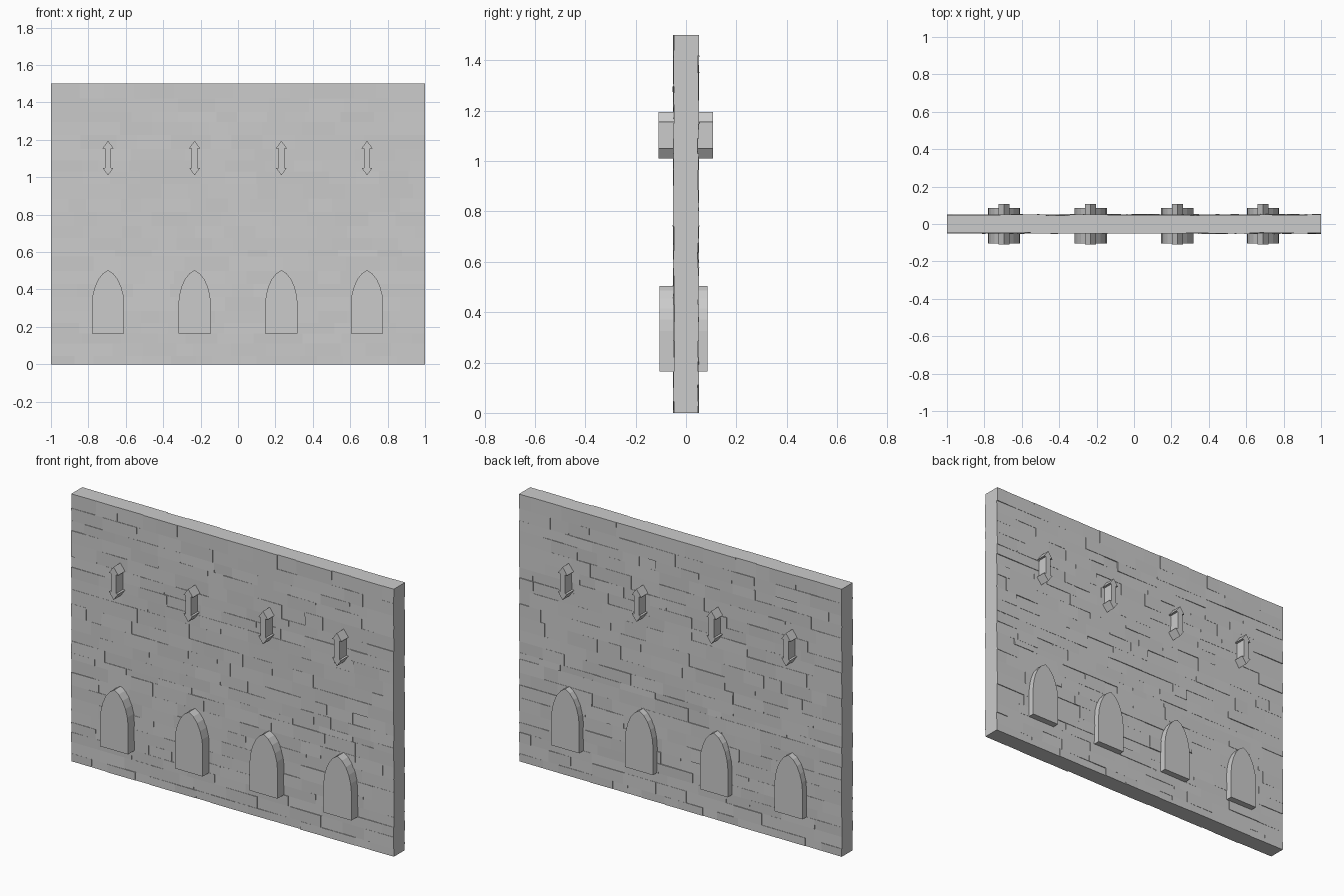
import bpy, bmesh, random
from mathutils import Vector

if "Cube" in bpy.data.objects:
    bpy.data.objects.remove(bpy.data.objects["Cube"])

random.seed(7)
stone = bpy.data.materials.new("grey stone")
stone.diffuse_color = (0.6, 0.6, 0.6, 1)
stone.use_nodes = True
stone.node_tree.nodes["Principled BSDF"].inputs["Base Color"].default_value = stone.diffuse_color


def finish(bm, name):
    me = bpy.data.meshes.new(name)
    bm.to_mesh(me)
    bm.free()
    me.materials.append(stone)
    ob = bpy.data.objects.new(name, me)
    bpy.context.collection.objects.link(ob)
    return ob


def quad(bm, pts, out):
    """Add a face whose normal points along 'out'."""
    f = bm.faces.new([bm.verts.new(p) for p in pts])
    f.normal_update()
    if f.normal.dot(Vector(out)) < 0:
        f.normal_flip()


def prism(name, outline, cx, y0, y1):
    """Extrude an x-z outline from y0 to y1."""
    bm = bmesh.new()
    f = bm.faces.new([bm.verts.new((cx + x, y0, z)) for x, z in outline])
    r = bmesh.ops.extrude_face_region(bm, geom=[f])
    vs = [v for v in r["geom"] if isinstance(v, bmesh.types.BMVert)]
    bmesh.ops.translate(bm, verts=vs, vec=(0, y1 - y0, 0))
    bmesh.ops.recalc_face_normals(bm, faces=bm.faces)
    return finish(bm, name)


# Stone courses: heights of the horizontal joints
COURSES = [0, .045, .11, .165, .22, .285, .36, .43, .5, .575, .61, .675, .74,
           .815, .885, .965, 1.03, 1.09, 1.15, 1.225, 1.295, 1.35, 1.42, 1.5]
BASE = 0.043                       # depth of the joints from the wall centre


def block(bm, x0, x1, z0, z1, side):
    """One slightly tilted stone face with its shallow edges."""
    d = random.uniform(0.0465, 0.0515)
    tx, tz = random.uniform(-.001, .001), random.uniform(-.001, .001)
    corners = [(x0, z0, -tx - tz), (x1, z0, tx - tz),
               (x1, z1, tx + tz), (x0, z1, -tx + tz)]
    front = [(x, side * (d + t), z) for x, z, t in corners]
    back = [(x, side * BASE, z) for x, z, t in corners]
    quad(bm, front, (0, side, 0))
    for i, out in enumerate([(0, 0, -1), (1, 0, 0), (0, 0, 1), (-1, 0, 0)]):
        j = (i + 1) % 4
        quad(bm, [back[i], back[j], front[j], front[i]], out)


# Wall with both stone faces
bm = bmesh.new()
for z0, z1 in zip(COURSES, COURSES[1:]):
    joints = [-1.0]
    while joints[-1] < 0.78:
        joints.append(joints[-1] + random.uniform(0.08, 0.22))
    joints.append(1.0)
    for x0, x1 in zip(joints, joints[1:]):
        for side in (-1, 1):
            block(bm, x0, x1, z0, z1, side)
# Wall ends, top and bottom between the stone faces
for s in (-1, 1):
    quad(bm, [(s, -BASE, 0), (s, BASE, 0), (s, BASE, 1.5), (s, -BASE, 1.5)], (s, 0, 0))
    z = 0 if s < 0 else 1.5
    quad(bm, [(-1, -BASE, z), (1, -BASE, z), (1, BASE, z), (-1, BASE, z)], (0, 0, s))
finish(bm, "stone_wall")

# Pointed arch windows and arrow slits, standing proud on both sides
half_arch = [(.0865, .165), (.0865, .325), (.082, .37), (.070, .415),
             (.052, .455), (.028, .485)]
arch = half_arch + [(0, .503)] + [(-x, z) for x, z in reversed(half_arch)]
half_slit = [(.017, 1.05), (.029, 1.05)]
right = [(.029, 1.05), (.016, 1.05), (.016, 1.155), (.029, 1.155)]
slit = [(0, 1.01)] + right + [(0, 1.195)] + [(-x, z) for x, z in reversed(right)]
for i, cx in enumerate((-.695, -.232, .232, .69), 1):
    prism(f"arch_window_{i}", arch, cx, -.105, .085)
    prism(f"arrow_slit_{i}", slit, cx, -.11, .108)
